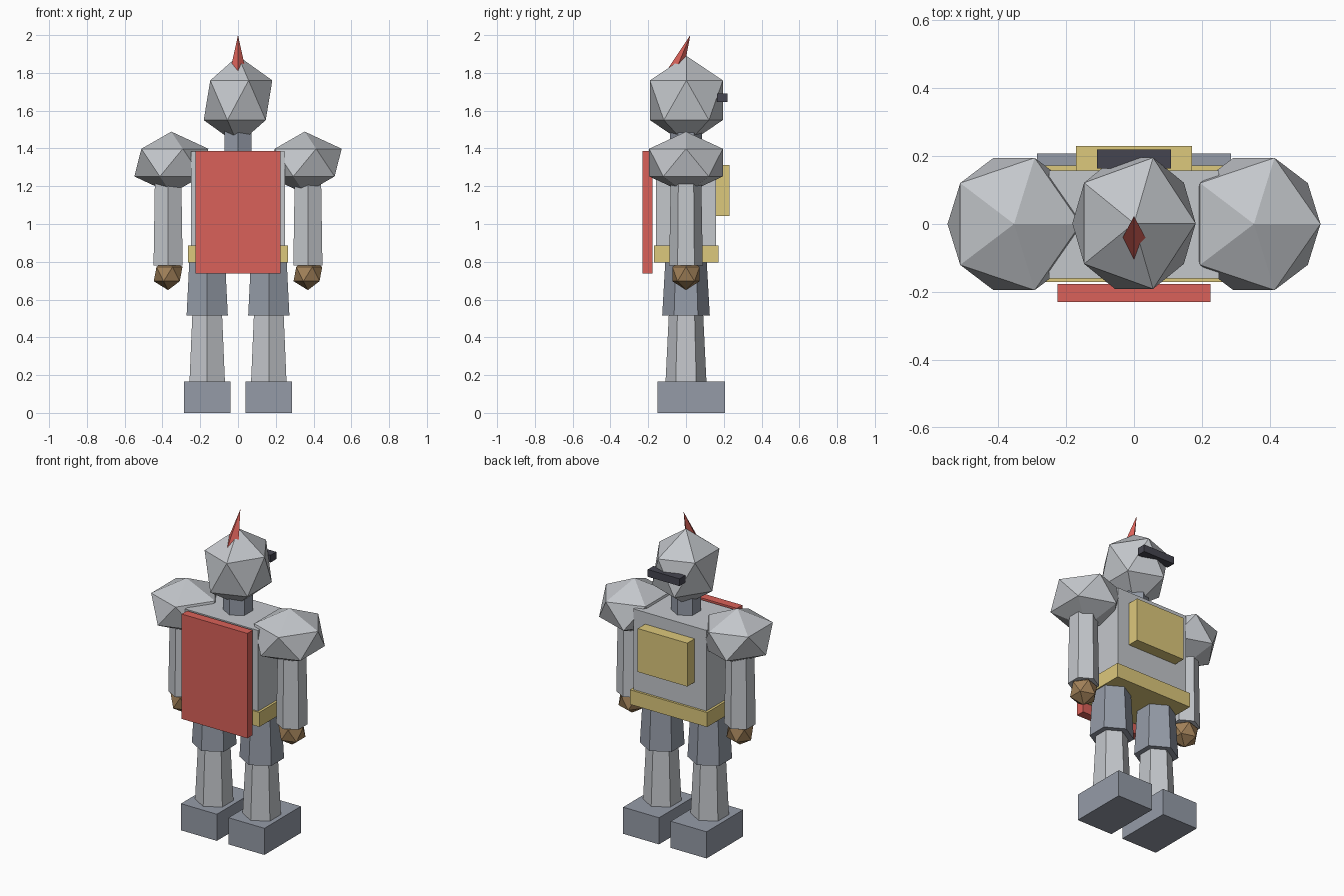
import bpy
from mathutils import Vector, Matrix

if "Cube" in bpy.data.objects:
    bpy.data.objects.remove(bpy.data.objects["Cube"])


def material(name, rgb):
    m = bpy.data.materials.new(name)
    m.diffuse_color = (*rgb, 1)
    m.use_nodes = True
    m.node_tree.nodes["Principled BSDF"].inputs["Base Color"].default_value = m.diffuse_color
    return m


steel = material("steel", (0.55, 0.57, 0.60))
slate = material("slate", (0.30, 0.33, 0.39))
dark = material("dark", (0.06, 0.06, 0.08))
gold = material("gold", (0.72, 0.58, 0.20))
red = material("red", (0.70, 0.12, 0.10))
leather = material("leather", (0.36, 0.22, 0.10))


def finish(name, mat):
    ob = bpy.context.object
    ob.name = name
    ob.data.materials.append(mat)
    return ob


def box(name, mat, lo, hi):
    lo, hi = Vector(lo), Vector(hi)
    bpy.ops.mesh.primitive_cube_add(size=1, location=(lo + hi) / 2)
    ob = finish(name, mat)
    ob.data.transform(Matrix.Diagonal((*(hi - lo), 1)))
    return ob


def tube(name, mat, x, z0, z1, r0, r1):
    bpy.ops.mesh.primitive_cone_add(vertices=6, radius1=r0, radius2=r1,
                                    depth=z1 - z0, location=(x, 0, (z0 + z1) / 2))
    return finish(name, mat)


def ball(name, mat, loc, radii):
    bpy.ops.mesh.primitive_ico_sphere_add(subdivisions=1, radius=1, location=loc)
    ob = finish(name, mat)
    ob.data.transform(Matrix.Diagonal((*radii, 1)))
    return ob


# Limbs, repeated on both sides (faceted balls keep the same orientation)
for side, s in (("left", -1), ("right", 1)):
    x = s * 0.163
    box(f"boot_{side}", slate, (x - 0.123, -0.15, 0), (x + 0.123, 0.207, 0.165))
    tube(f"lower_leg_{side}", steel, x, 0.15, 0.54, 0.109, 0.09)
    tube(f"upper_leg_{side}", slate, x, 0.515, 0.83, 0.126, 0.108)
    tube(f"arm_{side}", steel, s * 0.37, 0.78, 1.28, 0.089, 0.08)
    ball(f"hand_{side}", leather, (s * 0.37, 0, 0.735), (0.085, 0.085, 0.085))
    ball(f"shoulder_guard_{side}", steel, (s * 0.353, 0, 1.325), (0.219, 0.229, 0.164))

# Body
box("torso", steel, (-0.25, -0.16, 0.85), (0.25, 0.158, 1.385))
box("belt", gold, (-0.265, -0.17, 0.795), (0.265, 0.172, 0.885))
box("chest_plate", gold, (-0.17, 0.15, 1.043), (0.17, 0.23, 1.312))
box("cape", red, (-0.225, -0.23, 0.737), (0.225, -0.177, 1.387))

# Head
tube("neck", slate, 0, 1.36, 1.5, 0.084, 0.084)
ball("helmet", steel, (0, 0.002, 1.655), (0.203, 0.227, 0.235))
box("visor_slit", dark, (-0.109, 0.163, 1.645), (0.109, 0.219, 1.69))

# Plume: four-sided spike leaning to the back of the cape, tip at top
length, rot = 0.31, Matrix.Rotation(-0.39, 3, 'X')
tip = Vector((0, 0.023, 2.0))
bpy.ops.mesh.primitive_cone_add(vertices=4, radius1=0.063, radius2=0, depth=length,
                                location=tip - rot @ Vector((0, 0, length / 2)),
                                rotation=rot.to_euler())
finish("plume", red)
